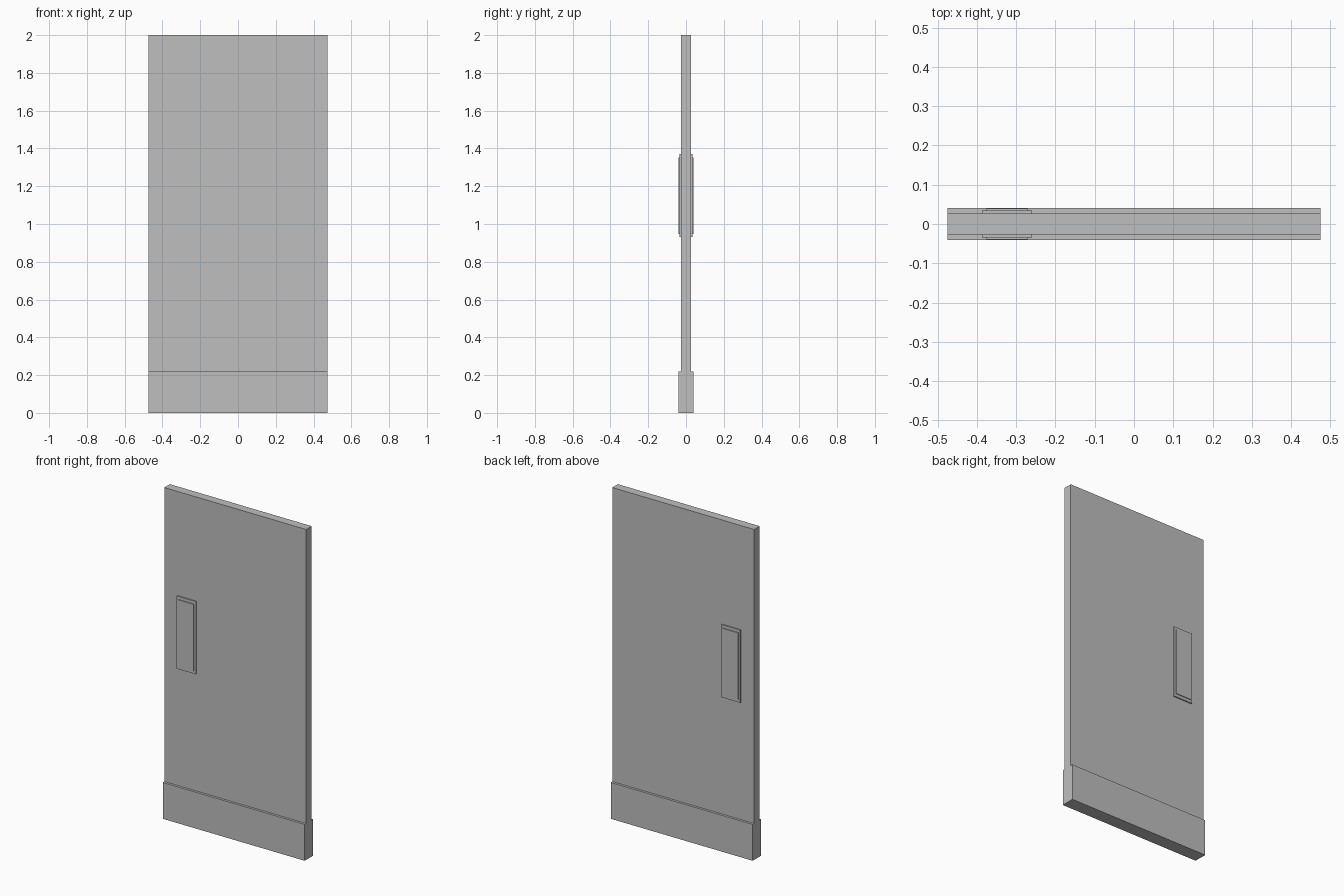
import bpy
import bmesh
from mathutils import Matrix, Vector

cube = bpy.data.objects.get("Cube")
if cube:
    bpy.data.objects.remove(cube, do_unlink=True)

# Single painted finish
GREY = (0.52, 0.52, 0.52, 1.0)
paint = bpy.data.materials.new("plain grey")
paint.use_nodes = True
paint.diffuse_color = GREY
paint.node_tree.nodes["Principled BSDF"].inputs["Base Color"].default_value = GREY


def box(name, low, high):
    """Flat-faced box between two opposite corners."""
    low, high = Vector(low), Vector(high)
    size = high - low
    bm = bmesh.new()
    place = Matrix.Translation((low + high) / 2) @ Matrix.Diagonal((*size, 1))
    bmesh.ops.create_cube(bm, size=1, matrix=place)
    mesh = bpy.data.meshes.new(name)
    bm.to_mesh(mesh)
    bm.free()
    mesh.materials.append(paint)
    obj = bpy.data.objects.new(name, mesh)
    bpy.context.collection.objects.link(obj)
    return obj


HALF_WIDTH = 0.475
LEAF = 0.0265      # half thickness of the door leaf
KICK = 0.041       # half thickness at the kick plates
KICK_TOP = 0.22

# Door leaf standing on the thicker kick band
box("door_leaf", (-HALF_WIDTH, -LEAF, KICK_TOP), (HALF_WIDTH, LEAF, 2))
box("kick_plate", (-HALF_WIDTH, -KICK, 0), (HALF_WIDTH, KICK, KICK_TOP))

# Stepped push plate on each face
LEFT, RIGHT, BOTTOM, TOP = -0.387, -0.259, 0.93, 1.37
MARGIN_X, MARGIN_Z = 0.012, 0.018
for side, label in ((-1, "front"), (1, "back")):
    def plate(name, inner, outer, mx, mz):
        y0, y1 = sorted((side * inner, side * outer))
        box(f"{label}_{name}", (LEFT + mx, y0, BOTTOM + mz),
            (RIGHT - mx, y1, TOP - mz))

    plate("push_plate_base", LEAF - 0.002, 0.034, 0, 0)
    plate("push_plate_panel", 0.033, 0.039, MARGIN_X, MARGIN_Z)
